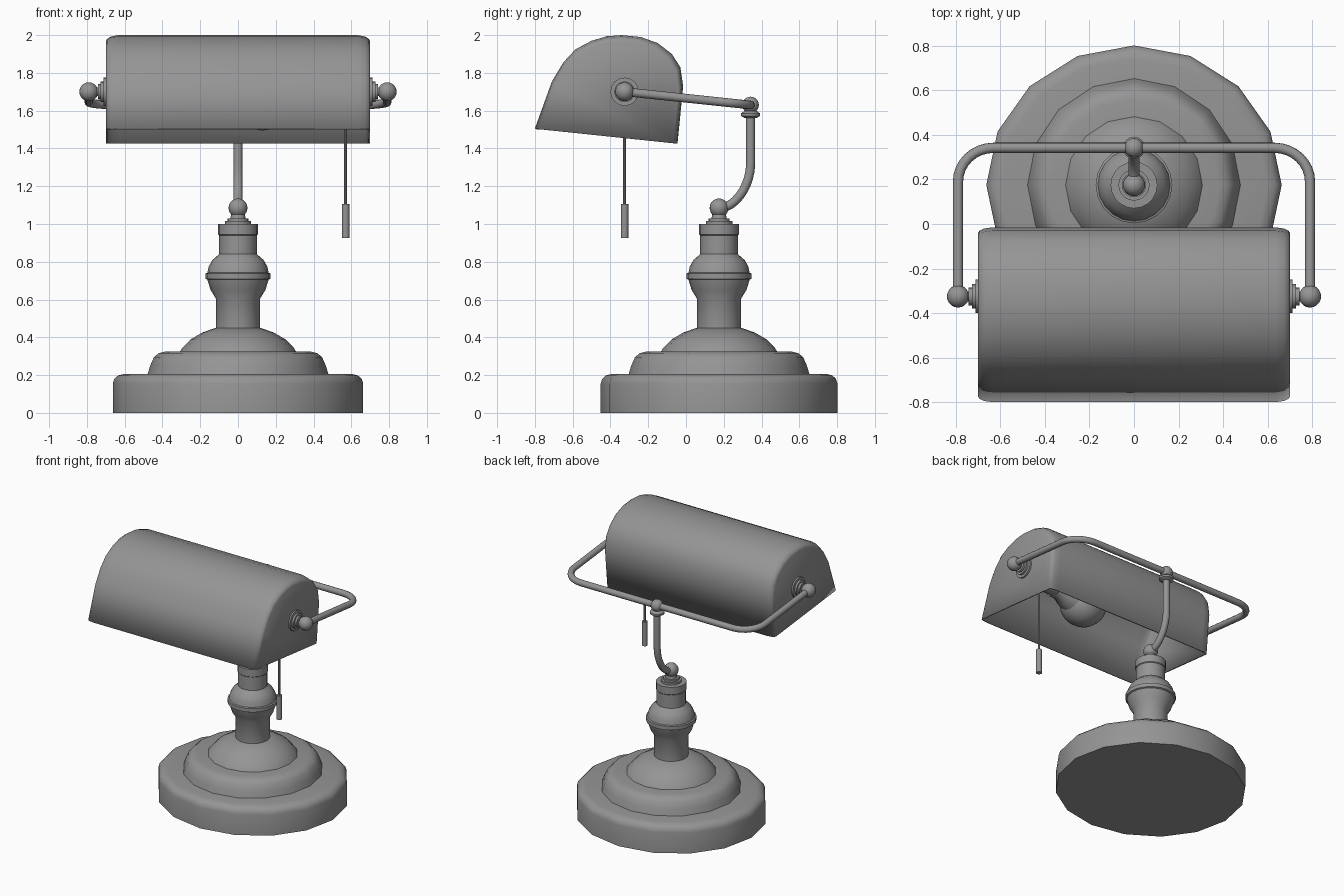
import bpy, bmesh, math
from mathutils import Vector, Matrix

cube = bpy.data.objects.get("Cube")
if cube:
    bpy.data.objects.remove(cube)

grey = bpy.data.materials.new("neutral grey")
grey.use_nodes = True
COLOUR = (0.3, 0.3, 0.3, 1)
grey.diffuse_color = COLOUR
grey.node_tree.nodes["Principled BSDF"].inputs["Base Color"].default_value = COLOUR

COLUMN_Y = 0.175
PIVOT_Y, PIVOT_Z = -0.325, 1.7


def finish(name, bm, angle=35):
    """Turn a bmesh into a smooth object with sharp creases."""
    bmesh.ops.recalc_face_normals(bm, faces=bm.faces)
    mesh = bpy.data.meshes.new(name)
    bm.to_mesh(mesh)
    bm.free()
    ob = bpy.data.objects.new(name, mesh)
    bpy.context.collection.objects.link(ob)
    mesh.materials.append(grey)
    bpy.ops.object.select_all(action="DESELECT")
    ob.select_set(True)
    bpy.context.view_layer.objects.active = ob
    bpy.ops.object.shade_smooth_by_angle(angle=math.radians(angle))
    return ob


def skin(bm, rings):
    """Join closed rings of points into a capped surface."""
    loops = [[bm.verts.new(p) for p in ring] for ring in rings]
    n = len(loops[0])
    for a, b in zip(loops, loops[1:]):
        for i in range(n):
            j = (i + 1) % n
            bm.faces.new((a[i], a[j], b[j], b[i]))
    bm.faces.new(loops[0])
    bm.faces.new(loops[-1])


def lathe(name, profile, sides=16, at=(0, 0, 0), axis="Z", stretch=1.0):
    """Revolve (radius, height) points around an axis."""
    bm = bmesh.new()
    turns = [2 * math.pi * i / sides for i in range(sides)]
    skin(bm, [[(r * math.cos(t), r * math.sin(t) * stretch, h) for t in turns]
              for r, h in profile])
    if axis != "Z":
        turn = math.pi / 2 if axis == "X" else -math.pi / 2
        bm.transform(Matrix.Rotation(turn, 4, "Y"))
    bm.transform(Matrix.Translation(at))
    return finish(name, bm)


def ball(name, at, radius):
    bm = bmesh.new()
    bmesh.ops.create_uvsphere(bm, u_segments=20, v_segments=12, radius=radius,
                              matrix=Matrix.Translation(at))
    return finish(name, bm)


def tube(name, path, radius, sides=12):
    """Sweep a circle along a planar path."""
    pts = [Vector(p) for p in path]
    normal = (pts[1] - pts[0]).cross(pts[-1] - pts[len(pts) // 2]).normalized()
    rings = []
    for i, p in enumerate(pts):
        d = (pts[min(i + 1, len(pts) - 1)] - pts[max(i - 1, 0)]).normalized()
        side = d.cross(normal).normalized()
        turns = [2 * math.pi * k / sides for k in range(sides)]
        rings.append([p + radius * (math.cos(t) * side + math.sin(t) * normal)
                      for t in turns])
    bm = bmesh.new()
    skin(bm, rings)
    return finish(name, bm)


def bend(a, corner, b, steps=8):
    """Quarter-ellipse bend from a to b around a corner."""
    a, c, b = Vector(a), Vector(corner), Vector(b)
    centre = a + b - c
    for i in range(steps + 1):
        t = math.pi / 2 * i / steps
        yield centre + (a - centre) * math.cos(t) + (b - centre) * math.sin(t)


# Stepped foot
lathe("base", [(.663, 0), (.663, .155), (.655, .18), (.635, .198), (.60, .207), (.40, .207)],
      at=(0, COLUMN_Y, 0), stretch=.945)
lathe("middle_step", [(.48, .2), (.465, .25), (.445, .295), (.42, .316), (.385, .325), (.25, .325)],
      at=(0, COLUMN_Y, 0))
lathe("top_step", [(.31, .32), (.295, .345), (.25, .39), (.19, .425), (.12, .45), (.08, .45)],
      at=(0, COLUMN_Y, 0))

# Turned column
lathe("column", [(.117, .44), (.117, .605), (.145, .65), (.162, .705), (.172, .71), (.172, .738),
                 (.162, .742), (.155, .775), (.135, .81), (.1, .84), (.1, .94), (.105, .945),
                 (.105, 1.0), (.07, 1.0), (.07, 1.015), (.055, 1.015), (.055, 1.03),
                 (.04, 1.03), (.035, 1.06)], 20, (0, COLUMN_Y, 0))
ball("column_ball", (0, COLUMN_Y, 1.085), .05)

# Curved upright arm
arm_y = .342
tube("upright_arm", [(0, COLUMN_Y, 1.08)] +
     list(bend((0, .21, 1.09), (0, arm_y, 1.14), (0, arm_y, 1.32))) + [(0, arm_y, 1.62)], .024)
lathe("arm_collar", [(.03, 1.56), (.05, 1.572), (.05, 1.586), (.03, 1.6)], 16, (0, arm_y, 0))
ball("arm_ball", (0, arm_y, 1.63), .044)

# Yoke that carries the shade
right_half = [(.79, PIVOT_Y, PIVOT_Z)] + list(
    bend((.79, .19, 1.646), (.79, arm_y, 1.63), (.63, arm_y, 1.63)))
left_half = [(-x, y, z) for x, y, z in reversed(right_half)]
tube("yoke", right_half + left_half, .023)

# Pivots on both ends of the shade
pivot_profile = [(.075, .69), (.075, .712), (.055, .712), (.055, .727), (.04, .727),
                 (.04, .742), (.022, .742), (.022, .78)]
for side, axis, s in (("left", "X", 1), ("right", "-X", -1)):
    lathe(side + "_pivot", pivot_profile, 16, (0, PIVOT_Y, PIVOT_Z), axis)
    ball(side + "_pivot_ball", (s * .79, PIVOT_Y, PIVOT_Z), .05)

# Hollow shade, rounded into its end caps and open underneath
outline = [(-.80, 1.505), (-.71, 1.755), (-.65, 1.855), (-.585, 1.925), (-.5, 1.97), (-.42, 1.994),
           (-.34, 2.0), (-.24, 1.99), (-.15, 1.958), (-.075, 1.9), (-.03, 1.83), (-.015, 1.73),
           (-.045, 1.425)]
half = [(.7, .935), (.693, .962), (.675, .985), (.635, 1)]
stations = [(-x, k) for x, k in half] + half[::-1]
bm = bmesh.new()
rows = [[bm.verts.new((x, -.4 + (y + .4) * k, 1.462 + (z - 1.462) * k)) for y, z in outline]
        for x, k in stations]
for a, b in zip(rows, rows[1:]):
    for i in range(len(outline) - 1):
        bm.faces.new((a[i], a[i + 1], b[i + 1], b[i]))
bm.faces.new(rows[0])
bm.faces.new(rows[-1])
shade = finish("shade", bm, 40)
wall = shade.modifiers.new("wall", "SOLIDIFY")
wall.thickness = .012
centre = shade.data.polygons[0].center
if shade.data.polygons[len(outline) * 3].normal.dot(Vector((0, -.4, 1.6)) - shade.data.polygons[len(outline) * 3].center) > 0:
    shade.data.flip_normals()
wall.offset = -1

# Light bulb and socket inside the shade
ball("bulb", (.13, -.38, 1.66), .165)
lathe("bulb_neck", [(.13, .2), (.09, .31), (.06, .36), (.06, .42)], 16, (0, -.37, 1.67), "X")
lathe("socket", [(.07, .4), (.07, .6), (.04, .62), (.04, .695)], 16, (0, -.35, 1.68), "X")

# Pull cord with its grip
lathe("pull_cord", [(.008, 1.1), (.008, 1.66)], 8, (.57, PIVOT_Y, 0))
lathe("pull_grip", [(.02, .925), (.02, 1.105)], 12, (.57, PIVOT_Y, 0))
